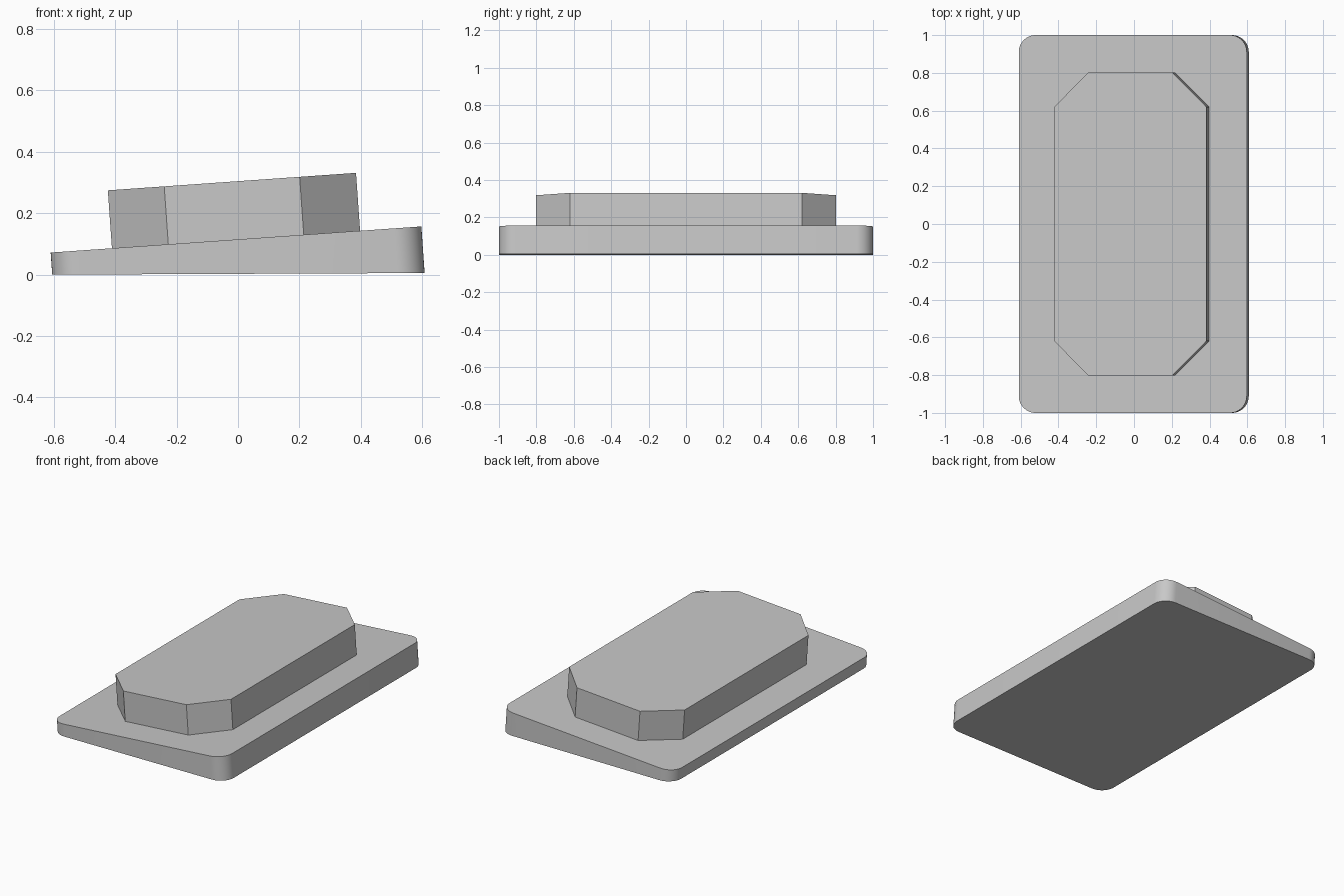
import bpy, bmesh
from math import radians, cos, sin, pi

cube = bpy.data.objects.get("Cube")
if cube:
    bpy.data.objects.remove(cube, do_unlink=True)

TILT = radians(4.03)
CENTRE = (-0.0065, 0, 0.114)   # middle of the sloping top of the base

grey = bpy.data.materials.new("grey")
grey.use_nodes = True
colour = (0.58, 0.58, 0.58, 1)
grey.diffuse_color = colour
grey.node_tree.nodes["Principled BSDF"].inputs["Base Color"].default_value = colour


def corner_outline(half_w, half_l, size, steps, rounded):
    """Rectangle outline, counter-clockwise, with rounded or chamfered corners."""
    points = []
    for i, (sx, sy) in enumerate([(1, 1), (-1, 1), (-1, -1), (1, -1)]):
        cx, cy = sx * (half_w - size), sy * (half_l - size)
        for k in range(steps + 1):
            a = (i + k / steps) * pi / 2
            points.append((cx + size * cos(a), cy + size * sin(a)))
    return points


def tilted_prism(name, outline, bottom, top, smooth):
    """Prism on the sloping plane; bottom and top give heights across x."""
    bm = bmesh.new()
    low = [bm.verts.new((x, y, bottom(x))) for x, y in outline]
    high = [bm.verts.new((x, y, top(x))) for x, y in outline]
    bm.faces.new(low[::-1])
    bm.faces.new(high)
    n = len(outline)
    for i in range(n):
        j = (i + 1) % n
        bm.faces.new((low[i], low[j], high[j], high[i]))
    mesh = bpy.data.meshes.new(name)
    bm.to_mesh(mesh)
    bm.free()
    mesh.materials.append(grey)
    obj = bpy.data.objects.new(name, mesh)
    bpy.context.collection.objects.link(obj)
    obj.location = CENTRE
    obj.rotation_euler.y = -TILT
    if smooth:
        bpy.ops.object.select_all(action="DESELECT")
        obj.select_set(True)
        bpy.context.view_layer.objects.active = obj
        bpy.ops.object.shade_smooth_by_angle(angle=radians(30))
    return obj


# Wedge-shaped base with rounded corners
tilted_prism("wedge_base", corner_outline(0.605, 1.0, 0.09, 12, True),
             lambda x: -0.112 - 0.066 * x, lambda x: 0, True)

# Raised block with chamfered corners
tilted_prism("raised_block", corner_outline(0.405, 0.803, 0.184, 1, False),
             lambda x: 0, lambda x: 0.189, False)
